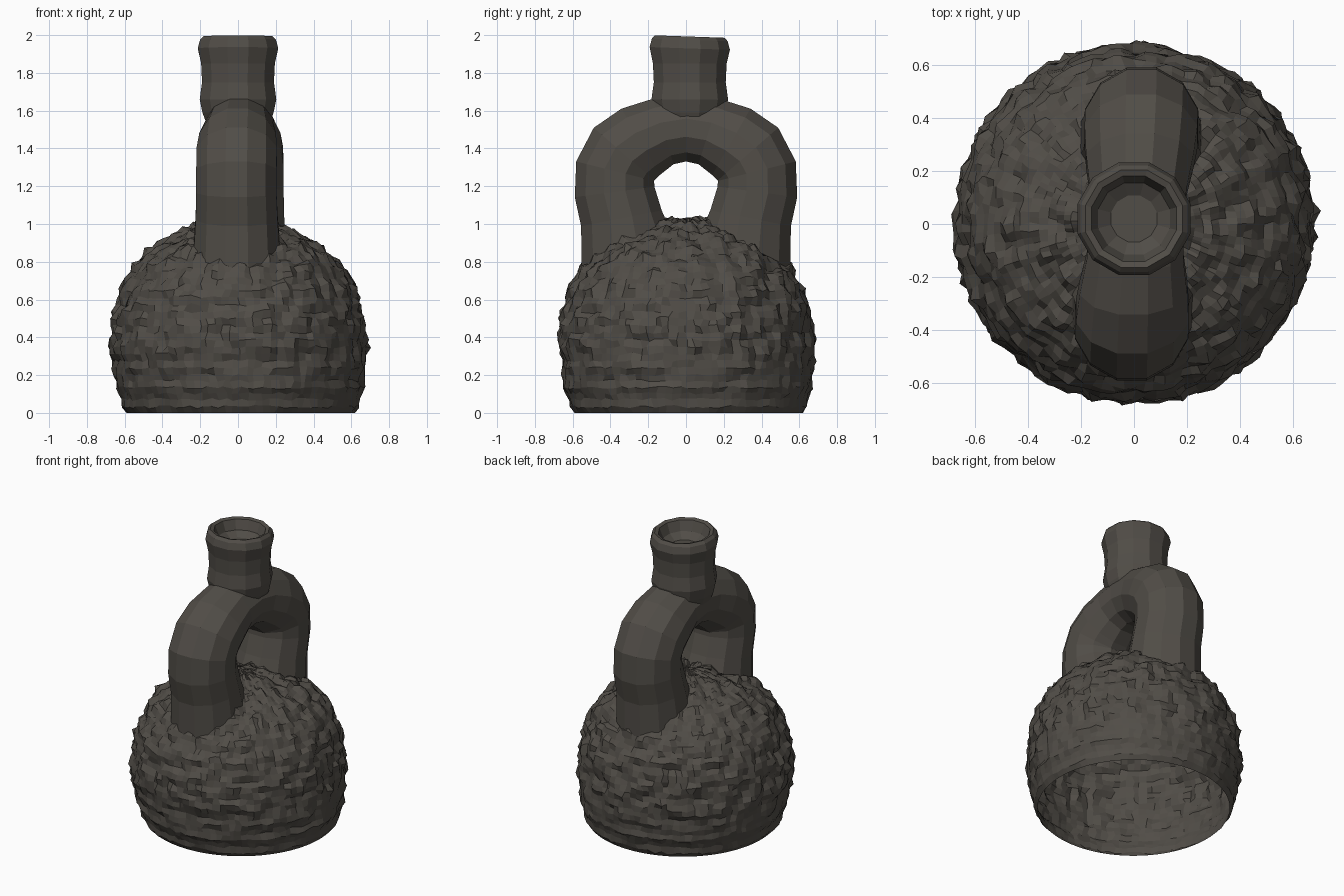
import bpy, bmesh, math, random
from mathutils import Vector, noise

if "Cube" in bpy.data.objects:
    bpy.data.objects.remove(bpy.data.objects["Cube"])

random.seed(4)

clay = bpy.data.materials.new("dark_clay")
clay.diffuse_color = (0.082, 0.074, 0.063, 1)
clay.use_nodes = True
clay.node_tree.nodes["Principled BSDF"].inputs["Base Color"].default_value = clay.diffuse_color


def loft(name, rings, cap_end=False):
    """Skin closed rings of points with flat quads."""
    bm = bmesh.new()
    rows = [[bm.verts.new(p) for p in ring] for ring in rings]
    for a, b in zip(rows, rows[1:]):
        n = len(a)
        for j in range(n):
            k = (j + 1) % n
            bm.faces.new((a[j], a[k], b[k], b[j]))
    if cap_end:
        bm.faces.new(rows[-1])
    mesh = bpy.data.meshes.new(name)
    bm.to_mesh(mesh)
    bm.free()
    mesh.materials.append(clay)
    obj = bpy.data.objects.new(name, mesh)
    bpy.context.collection.objects.link(obj)
    return obj


# Body profile (radius, height), open at the bottom
PROFILE = [(0.605, 0), (0.64, 0.07), (0.665, 0.2), (0.68, 0.35), (0.668, 0.5),
           (0.63, 0.65), (0.56, 0.78), (0.455, 0.88), (0.33, 0.955),
           (0.2, 1.005), (0.08, 1.03), (0.012, 1.035)]


def body_height(r):
    """Height of the shoulder at a given radius."""
    for (r0, z0), (r1, z1) in zip(PROFILE[3:], PROFILE[4:]):
        if r1 <= r <= r0:
            return z0 + (z1 - z0) * (r0 - r) / (r0 - r1)
    return 1.035


# Body: lathe with knobbly displacement, calmer near the foot
SEGS = 100
path = []
for (r0, z0), (r1, z1) in zip(PROFILE, PROFILE[1:]):
    steps = max(1, round(math.hypot(r1 - r0, z1 - z0) / 0.036))
    nrm = Vector((z1 - z0, r0 - r1)).normalized()
    path += [(r0 + (r1 - r0) * s / steps, z0 + (z1 - z0) * s / steps, nrm)
             for s in range(steps)]
path.append((0.012, 1.035, Vector((0, 1))))

rings = []
for i, (r, z, nrm) in enumerate(path):
    ring = []
    amp = 0.25 + 0.75 * min(1, max(0, (z - 0.08) / 0.27))
    for j in range(SEGS):
        a = 2 * math.pi * (j + random.uniform(-0.3, 0.3)) / SEGS
        p = Vector((r * math.cos(a), r * math.sin(a), z))
        d = noise.voronoi(p * 11.5)[0][0]
        bump = amp * 0.065 * (0.42 - d) + (1 - amp) * 0.012 * math.sin(z * 60)
        if i == 0:
            bump = 0
        rr = max(0.004, r + bump * nrm.x)
        zz = z + bump * nrm.y
        if 0 < i < len(path) - 1:
            zz += random.uniform(-0.008, 0.008)
        foot = 0.015 * max(0, 1 - z / 0.4)
        ring.append((rr * math.cos(a) + foot, rr * math.sin(a) + foot, zz))
    rings.append(ring)
loft("body", rings, cap_end=True)

# Stirrup handle: half path (y, z, radius), mirrored front to back
half = [(-0.325, 0.9, 0.235), (-0.342, 1.03, 0.225), (-0.378, 1.17, 0.22),
        (-0.375, 1.28, 0.22), (-0.328, 1.37, 0.22), (-0.24, 1.435, 0.21),
        (-0.12, 1.49, 0.188)]
full = half + [(0, 1.51, 0.185)] + [(-y, z, r) for y, z, r in reversed(half)]
SIDES = 12
rings = []
for i, (y, z, r) in enumerate(full):
    y0, z0, _ = full[max(0, i - 1)]
    y1, z1, _ = full[min(len(full) - 1, i + 1)]
    t = Vector((0, y1 - y0, z1 - z0)).normalized()
    out = Vector((0, -t.z, t.y))
    centre = Vector((0.01 + 0.05 * y, y, z))
    end = i in (0, len(full) - 1)
    ring = []
    for j in range(SIDES):
        a = 2 * math.pi * (j + 0.5) / SIDES
        if end:  # foot of each leg follows the shoulder
            s = 1 if i == 0 else -1
            p = centre + Vector((r * math.sin(a), -s * r * math.cos(a), 0))
            p.z = body_height(math.hypot(p.x, p.y)) - 0.02
        else:
            p = centre + Vector((r * math.sin(a), 0, 0)) + out * r * math.cos(a)
        ring.append(p)
    rings.append(ring)
loft("stirrup_handle", rings)

# Spout with flared lip and shallow recess (radius, height)
spout = [(0.16, 1.5), (0.195, 1.59), (0.21, 1.66), (0.197, 1.75), (0.202, 1.85),
         (0.22, 1.93), (0.208, 1.975), (0.19, 1.993), (0.166, 1.985),
         (0.14, 1.92), (0.09, 1.885)]
rings = []
for r, z in spout:
    ring = []
    for j in range(SIDES):
        a = 2 * math.pi * (j + 0.5) / SIDES
        y = 0.02 + r * math.sin(a)
        tilt = 0.035 * y if z > 1.9 else 0
        ring.append((r * math.cos(a), y, z - tilt))
    rings.append(ring)
loft("spout", rings, cap_end=True)
